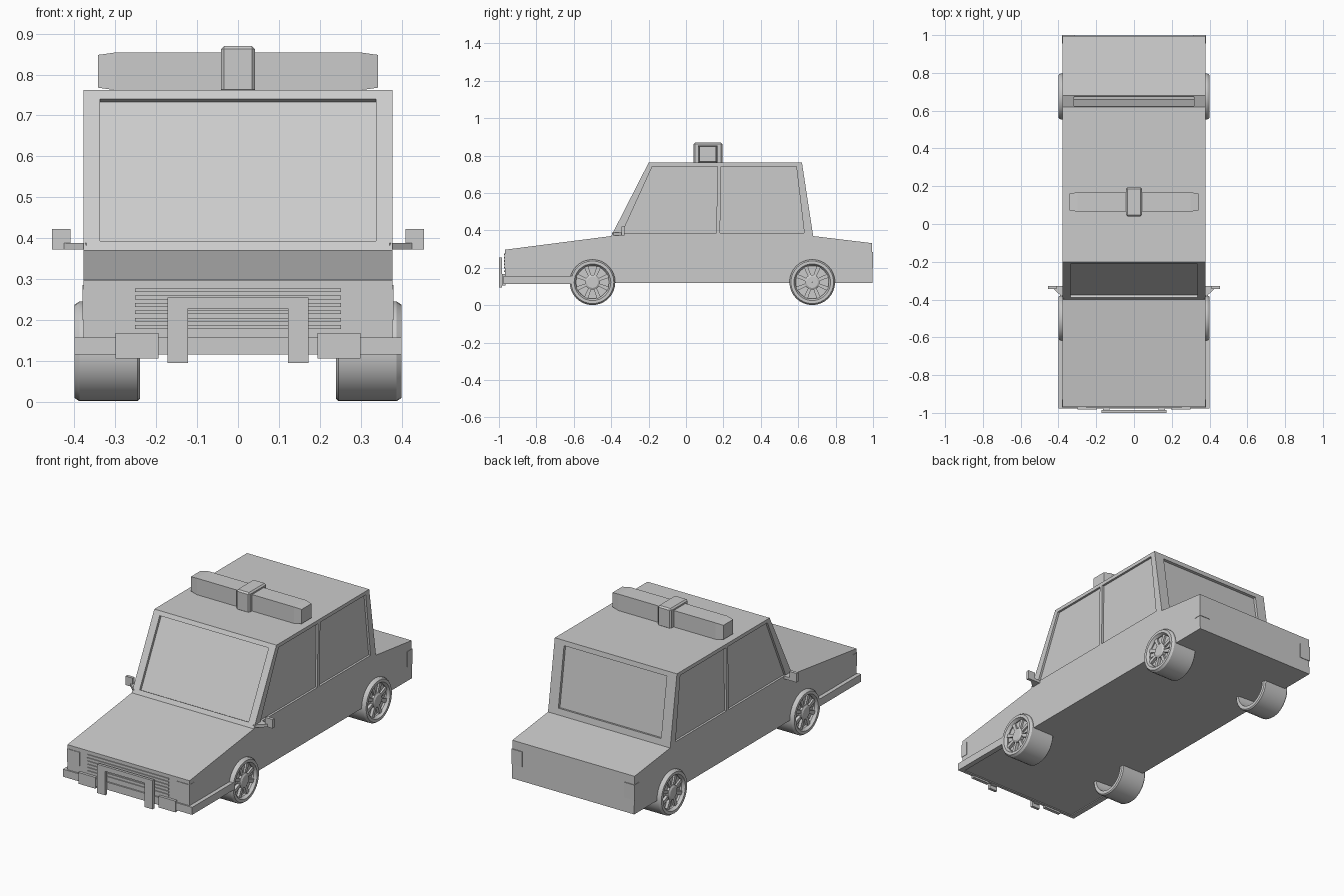
import bpy, bmesh
from math import sin, cos, pi
from mathutils import Vector

if "Cube" in bpy.data.objects:
    bpy.data.objects.remove(bpy.data.objects["Cube"])


def finish(name, bm):
    bmesh.ops.recalc_face_normals(bm, faces=bm.faces)
    me = bpy.data.meshes.new(name)
    bm.to_mesh(me)
    bm.free()
    ob = bpy.data.objects.new(name, me)
    bpy.context.collection.objects.link(ob)
    return ob


def prism(name, yz, x0, x1):
    """Extrude a side-view (y, z) outline along x."""
    bm = bmesh.new()
    a = [bm.verts.new((x0, y, z)) for y, z in yz]
    b = [bm.verts.new((x1, y, z)) for y, z in yz]
    bm.faces.new(a)
    bm.faces.new(b)
    for i in range(len(yz)):
        j = (i + 1) % len(yz)
        bm.faces.new((a[i], a[j], b[j], b[i]))
    return finish(name, bm)


def box(name, x, y, z):
    return prism(name, [(y[0], z[0]), (y[1], z[0]), (y[1], z[1]), (y[0], z[1])], *x)


def lathe(name, prof, cy, cz, s, n=32):
    """Spin a closed (x, radius) outline around an axle."""
    bm = bmesh.new()
    rings = [[bm.verts.new((s * x, cy + r * cos(2 * pi * i / n), cz + r * sin(2 * pi * i / n)))
              for x, r in prof] for i in range(n)]
    for i in range(n):
        p, q = rings[i], rings[(i + 1) % n]
        for k in range(len(prof)):
            m = (k + 1) % len(prof)
            bm.faces.new((p[k], p[m], q[m], q[k]))
    return finish(name, bm)


def bevel(ob, w):
    m = ob.modifiers.new("bevel", 'BEVEL')
    m.width, m.segments = w, 1
    return ob


# Body shell
body = prism("body", [(-.968, .12), (-.968, .297), (-.40, .37), (-.20, .762), (.62, .762),
                      (.68, .37), (.995, .332), (.998, .12)], -.378, .378)


# Window recesses
def slope_cutter(name, p, q, za, zb, hw, depth):
    p, q = Vector(p), Vector(q)
    a = p.lerp(q, (za - p.y) / (q.y - p.y))
    b = p.lerp(q, (zb - p.y) / (q.y - p.y))
    d = (q - p).normalized()
    out = Vector((-d.y, d.x))
    if out.x * p.x < 0:
        out = -out
    pts = [a - out * depth, b - out * depth, b + out * .04, a + out * .04]
    return prism(name, [tuple(v) for v in pts], -hw, hw)


cutters = [slope_cutter("windshield_cutter", (-.40, .37), (-.20, .762), .393, .74, .337, .015),
           slope_cutter("rear_window_cutter", (.68, .37), (.62, .762), .405, .735, .318, .015)]
front_glass = [(-.342, .387), (-.18, .742), (.168, .742), (.162, .387)]
rear_glass = [(.182, .387), (.188, .742), (.59, .742), (.632, .387)]
for s in (-1, 1):
    for pts in (front_glass, rear_glass):
        cutters.append(prism("side_window_cutter", pts, s * .366, s * .43))
for c in cutters:
    c.hide_render = True
    c.hide_set(True)
    m = body.modifiers.new("window", 'BOOLEAN')
    m.operation, m.solver, m.object = 'DIFFERENCE', 'EXACT', c

# Front bumper with side returns
box("front_bumper", (-.40, .40), (-.976, -.96), (.115, .157))
for s in (-1, 1):
    box("bumper_return", (s * .37, s * .40), (-.965, -.60), (.115, .157))
    box("fog_light", (s * .195, s * .30), (-.983, -.965), (.105, .168))
    # Push bar uprights
    box("push_bar_post", (s * .122, s * .172), (-1.0, -.985), (.094, .255))
    box("push_bar_bracket", (s * .13, s * .165), (-.988, -.965), (.115, .155))
    # Lamps wrapping the corners
    box("headlight", (s * .30, s * .380), (-.971, -.93), (.20, .275))
    box("tail_light", (s * .315, s * .380), (.955, 1.0), (.20, .285))
    # Door mirrors
    box("mirror", (s * .41, s * .455), (-.345, -.328), (.372, .422))
    bm = bmesh.new()
    outline = [(.37, -.395), (.425, -.345), (.425, -.328), (.37, -.328)]
    lo = [bm.verts.new((s * x, y, .372)) for x, y in outline]
    face = bm.faces.new(lo)
    ext = bmesh.ops.extrude_face_region(bm, geom=[face])
    bmesh.ops.translate(bm, vec=(0, 0, .016),
                        verts=[g for g in ext['geom'] if isinstance(g, bmesh.types.BMVert)])
    finish("mirror_arm", bm)
box("push_bar_top", (-.122, .122), (-1.0, -.985), (.228, .255))

# Grille slats
for i in range(6):
    z = .178 + i * .018
    box("grille_slat", (-.252, .252), (-.973, -.96), (z, z + .009))

# Roof light bar: tapered ends and a central box
for s in (-1, 1):
    bm = bmesh.new()
    rings = []
    for x, y0, y1, z0, z1 in ((0, .065, .168, .762, .854), (.30, .065, .168, .762, .854),
                              (.343, .073, .160, .768, .848)):
        rings.append([bm.verts.new((s * x, y, z)) for y, z in
                      ((y0, z0), (y1, z0), (y1, z1), (y0, z1))])
    for p, q in zip(rings, rings[1:]):
        for k in range(4):
            bm.faces.new((p[k], p[(k + 1) % 4], q[(k + 1) % 4], q[k]))
    bm.faces.new(rings[0])
    bm.faces.new(rings[-1])
    finish("light_bar", bm)
bevel(box("light_bar_center", (-.042, .042), (.04, .194), (.755, .870)), .008)

# Wheels
tyre = [(.240, .116), (.246, .122), (.388, .122), (.400, .114), (.400, .098),
        (.384, .088), (.240, .098)]
hub = [(.372, .001), (.372, .040), (.390, .040), (.396, .030), (.396, .001)]
disc = [(.366, .001), (.366, .094), (.372, .094), (.372, .001)]
cz = .123
for s in (-1, 1):
    for cy in (-.5, .675):
        for name, prof in (("tyre", tyre), ("hub", hub), ("wheel_disc", disc)):
            ob = lathe(name, prof, cy, cz, s)
            if name == "tyre":
                for o in bpy.context.selected_objects:
                    o.select_set(False)
                ob.select_set(True)
                bpy.context.view_layer.objects.active = ob
                bpy.ops.object.shade_smooth_by_angle(angle=.35)
        for i in range(8):
            a = 2 * pi * (i + .5) / 8
            u, v = Vector((cos(a), sin(a))), Vector((-sin(a), cos(a)))
            c = Vector((cy, cz))
            pts = [c + u * .035 - v * .008, c + u * .092 - v * .011,
                   c + u * .092 + v * .011, c + u * .035 + v * .008]
            prism("spoke", [tuple(p) for p in pts], s * .372, s * .388)
